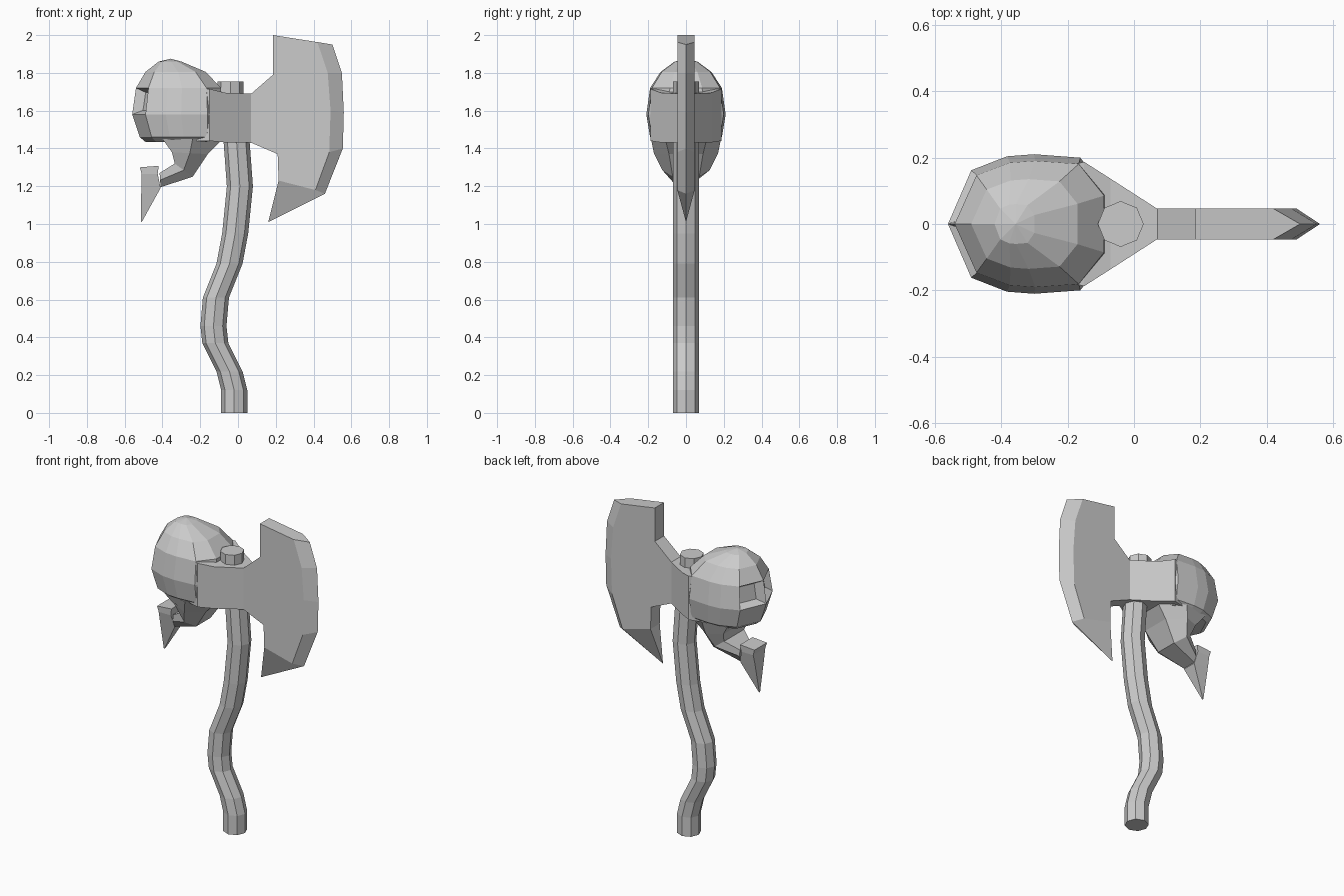
import bpy, bmesh, math

if "Cube" in bpy.data.objects:
    bpy.data.objects.remove(bpy.data.objects["Cube"])


def make(name, bm):
    bmesh.ops.recalc_face_normals(bm, faces=bm.faces)
    me = bpy.data.meshes.new(name)
    bm.to_mesh(me)
    bm.free()
    ob = bpy.data.objects.new(name, me)
    bpy.context.collection.objects.link(ob)
    return ob


def loft(rings):
    """Skin closed rings of equal point count and cap both ends."""
    bm = bmesh.new()
    vr = [[bm.verts.new(p) for p in r] for r in rings]
    n = len(vr[0])
    for a, b in zip(vr, vr[1:]):
        for i in range(n):
            j = (i + 1) % n
            bm.faces.new((a[i], a[j], b[j], b[i]))
    bm.faces.new(vr[0])
    bm.faces.new(vr[-1])
    return bm


# Crooked octagonal handle, passing through the head
path = [(-.02, 0), (-.02, .12), (-.045, .22), (-.12, .37), (-.13, .46), (-.117, .61),
        (-.045, .79), (-.015, .95), (.01, 1.2), (-.007, 1.43), (-.04, 1.69), (-.04, 1.755)]
make("handle", loft([[(x + .069 * math.cos(k * math.pi / 4), .069 * math.sin(k * math.pi / 4), z)
                      for k in range(8)] for x, z in path]))

# Blade: flat plate with a bevelled cutting edge
flat = [(.07, 1.69), (.185, 1.79), (.185, 2.0), (.42, 1.963), (.475, 1.8), (.49, 1.6),
        (.483, 1.38), (.41, 1.18), (.215, 1.23), (.21, 1.37), (.07, 1.43)]
edge = [(.50, 1.95), (.55, 1.8), (.56, 1.59), (.555, 1.4), (.46, 1.16), (.16, 1.01)]
bm = bmesh.new()
A, B = [[bm.verts.new((x, y, z)) for x, z in flat] for y in (-.046, .046)]
E = [bm.verts.new((x, 0, z)) for x, z in edge]
for S in (A, B):
    bm.faces.new(S)
    for i in range(5):
        bm.faces.new((S[i + 3], S[i + 4], E[i + 1], E[i]))
for i in (0, 1, 2, 8, 9, 10):
    j = (i + 1) % 11
    bm.faces.new((A[i], A[j], B[j], B[i]))
bm.faces.new((A[3], B[3], E[0]))
bm.faces.new((A[8], B[8], E[5]))
make("blade", bm)

# Tapered socket joining blade and skull
socket = [(-.22, .17, 1.44, 1.72), (-.15, .187, 1.44, 1.715), (-.07, .136, 1.432, 1.695),
          (.07, .046, 1.43, 1.69)]
make("socket", loft([[(x, -w, b), (x, w, b), (x, w, t), (x, -w, t)] for x, w, b, t in socket]))

# Skull: stacked horizontal rings (z, front x, back x, half width)
half = [(.146, .77), (.37, .97), (.54, 1), (.83, .95)]
levels = [(1.435, -.49, -.10, .16), (1.46, -.52, -.09, .19), (1.58, -.56, -.08, .21),
          (1.72, -.54, -.09, .19), (1.805, -.49, -.17, .135), (1.86, -.42, -.30, .06)]
rings = []
for z, f, b, w in levels:
    side = [(f + (b - f) * t, w * s) for t, s in half]
    rings.append([(f, 0, z)] + [(x, -y, z) for x, y in side] + [(b, -w * .45, z), (b, w * .45, z)]
                 + [(x, y, z) for x, y in reversed(side)])
bm = loft(rings)
top = max(bm.faces, key=lambda f: f.calc_center_median().z)
bmesh.ops.poke(bm, faces=[top], offset=0)
max(bm.verts, key=lambda v: v.co.z + .001 * len(v.link_edges)).co.z = 1.875
# Sunken eye sockets on the two front faces
bmesh.ops.recalc_face_normals(bm, faces=bm.faces)
eyes = [f for f in bm.faces if f.calc_center_median().x < -.48
        and 1.6 < f.calc_center_median().z < 1.7]
bmesh.ops.inset_individual(bm, faces=eyes, thickness=.032, depth=0)
for f in eyes:
    for v in f.verts:
        v.co.x += .045
make("skull", bm)

# Jaw narrowing forward to the chin
jaw = [(-.40, 1.45, -.08, 1.45, .16, .185, .11), (-.35, 1.38, -.16, 1.37, .13, .17, .09),
       (-.335, 1.32, -.24, 1.25, .10, .125, .07), (-.415, 1.27, -.41, 1.195, .055, .06, .045)]
make("jaw", loft([[(xu, -wu, zu), ((xu + xl) / 2, -wm, (zu + zl) / 2), (xl, -wl, zl),
                   (xl, wl, zl), ((xu + xl) / 2, wm, (zu + zl) / 2), (xu, wu, zu)]
                  for xu, zu, xl, zl, wu, wm, wl in jaw]))

# Pointed chin spike
chin = [(-.52, -.42, 1.30, 1.308, .062), (-.51, -.425, 1.265, 1.265, .06),
        (-.512, -.41, 1.20, 1.19, .045), (-.513, -.508, 1.01, 1.013, .004)]
make("chin", loft([[(f, -w, zf), (b, -w, zb), (b, w, zb), (f, w, zf)]
                   for f, b, zf, zb, w in chin]))
